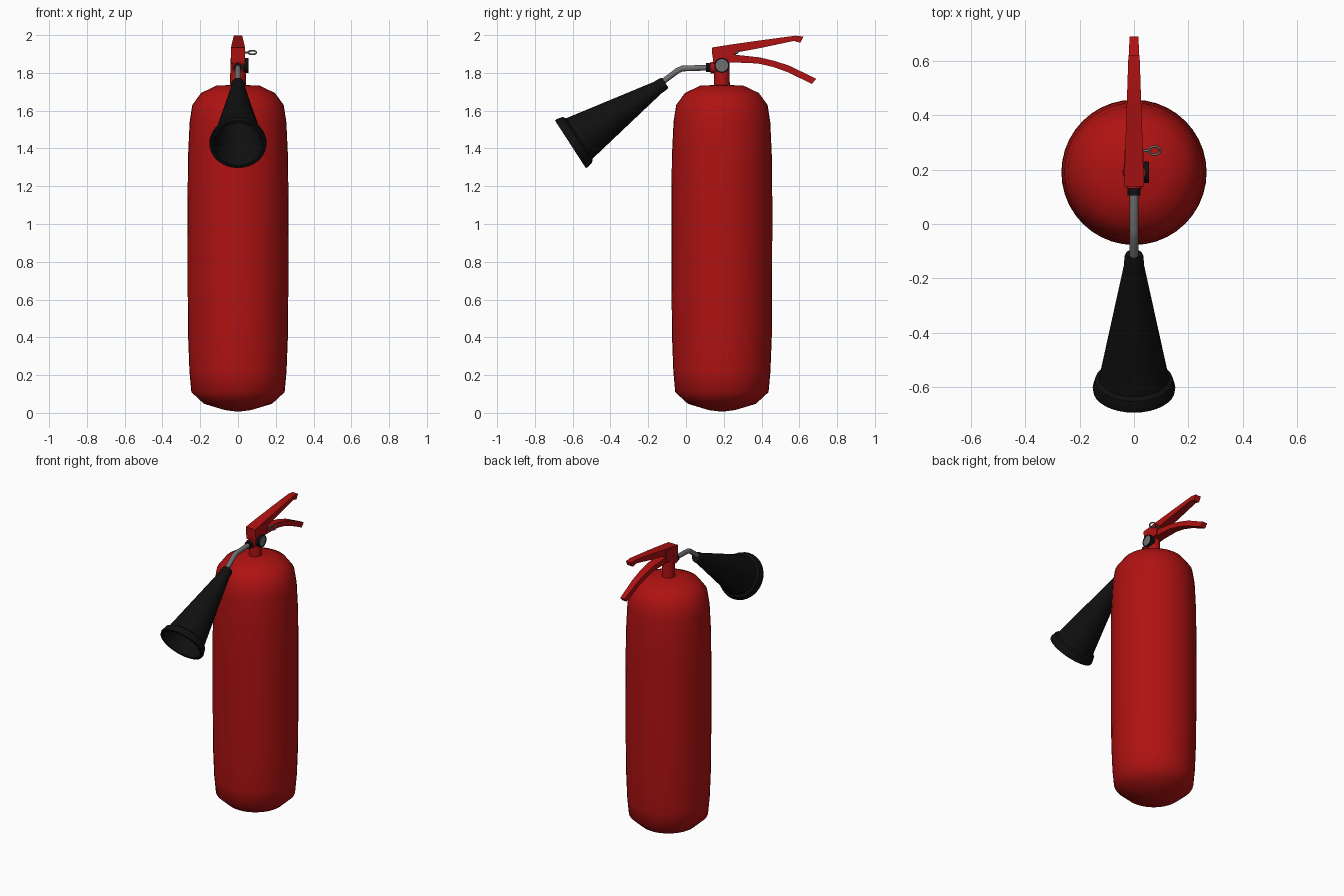
import bpy, bmesh, math
from mathutils import Vector, Matrix

if "Cube" in bpy.data.objects:
    bpy.data.objects.remove(bpy.data.objects["Cube"])


def material(name, rgb):
    m = bpy.data.materials.new(name)
    m.diffuse_color = (*rgb, 1)
    m.use_nodes = True
    m.node_tree.nodes["Principled BSDF"].inputs["Base Color"].default_value = m.diffuse_color
    return m


RED = material("red paint", (0.43, 0.006, 0.006))
BLACK = material("black rubber", (0.005, 0.005, 0.005))
GREY = material("grey metal", (0.16, 0.16, 0.16))


def finish(bm, name, mat, angle=40):
    bmesh.ops.recalc_face_normals(bm, faces=bm.faces)
    me = bpy.data.meshes.new(name)
    bm.to_mesh(me)
    bm.free()
    me.materials.append(mat)
    ob = bpy.data.objects.new(name, me)
    bpy.context.collection.objects.link(ob)
    bpy.ops.object.select_all(action='DESELECT')
    ob.select_set(True)
    bpy.context.view_layer.objects.active = ob
    bpy.ops.object.shade_smooth_by_angle(angle=math.radians(angle))
    return ob


def lathe(name, profile, origin, axis, mat, n=32, angle=40):
    """Revolve (radius, distance) pairs around an axis; radius 0 closes an end."""
    bm = bmesh.new()
    rot = Vector((0, 0, 1)).rotation_difference(Vector(axis)).to_matrix().to_4x4()
    mtx = Matrix.Translation(origin) @ rot
    rings = []
    for r, h in profile:
        count = n if r > 0 else 1
        rings.append([bm.verts.new(mtx @ Vector((r * math.cos(2 * math.pi * i / n),
                                                 r * math.sin(2 * math.pi * i / n), h)))
                      for i in range(count)])
    for a, b in zip(rings, rings[1:]):
        for i in range(n):
            j = (i + 1) % n
            if len(a) == 1:
                bm.faces.new((a[0], b[i], b[j]))
            elif len(b) == 1:
                bm.faces.new((a[i], a[j], b[0]))
            else:
                bm.faces.new((a[i], a[j], b[j], b[i]))
    return finish(bm, name, mat, angle)


def lever(name, top, bottom, width):
    """Bar between matching top and bottom (y, z) lines, tapering along y."""
    bm = bmesh.new()
    secs = []
    for t, b in zip(top, bottom):
        secs.append([bm.verts.new((s * width(y), y, z))
                     for s, (y, z) in ((-1, t), (1, t), (1, b), (-1, b))])
    for a, b in zip(secs, secs[1:]):
        for i in range(4):
            j = (i + 1) % 4
            bm.faces.new((a[i], a[j], b[j], b[i]))
    bm.faces.new(secs[0])
    bm.faces.new(secs[-1])
    return finish(bm, name, RED, 25)


def tube(name, pts, radius, mat, cyclic=False):
    cu = bpy.data.curves.new(name, 'CURVE')
    cu.dimensions = '3D'
    cu.bevel_depth = radius
    cu.bevel_resolution = 3
    cu.use_fill_caps = True
    sp = cu.splines.new('POLY')
    sp.points.add(len(pts) - 1)
    for p, c in zip(sp.points, pts):
        p.co = (*c, 1)
    sp.use_cyclic_u = cyclic
    cu.materials.append(mat)
    ob = bpy.data.objects.new(name, cu)
    bpy.context.collection.objects.link(ob)
    return ob


CY = 0.19
# tank
lathe("tank", [(0, 0.006), (0.07, 0.015), (0.18, 0.048), (0.247, 0.11), (0.257, 0.22),
               (0.264, 0.4), (0.266, 0.6), (0.267, 1.1), (0.265, 1.35), (0.256, 1.54),
               (0.242, 1.63), (0.195, 1.694), (0.115, 1.732), (0, 1.738)],
      (0, CY, 0), (0, 0, 1), RED, 40, 60)
# valve neck
lathe("valve_neck", [(0, 1.72), (0.042, 1.72), (0.04, 1.88), (0, 1.88)],
      (0, CY, 0), (0, 0, 1), RED, 24)

# valve head and the two levers
lever("valve_head", [(0.137, 1.932), (0.2, 1.94), (0.27, 1.935)],
      [(0.145, 1.85), (0.2, 1.855), (0.26, 1.86)], lambda y: 0.037)
taper = lambda y: 0.037 - 0.034 * (y - 0.137)
lever("carry_handle", [(0.137, 1.934), (0.23, 1.949), (0.4, 1.973), (0.58, 1.997), (0.622, 1.992)],
      [(0.14, 1.88), (0.25, 1.905), (0.4, 1.933), (0.57, 1.969), (0.605, 1.96)], taper)
lever("squeeze_lever", [(0.2, 1.895), (0.26, 1.896), (0.39, 1.882), (0.47, 1.863), (0.55, 1.837), (0.69, 1.768)],
      [(0.2, 1.855), (0.26, 1.855), (0.38, 1.85), (0.46, 1.832), (0.54, 1.803), (0.666, 1.742)],
      lambda y: 0.034 - 0.036 * (y - 0.2))

# pressure gauge on the right side
lathe("gauge_rim", [(0, 0.02), (0.04, 0.02), (0.04, 0.056), (0.033, 0.056), (0.033, 0.05), (0, 0.05)],
      (0, CY, 1.84), (1, 0, 0), BLACK, 24)
lathe("gauge_face", [(0, 0.048), (0.033, 0.048), (0.033, 0.054), (0, 0.054)],
      (0, CY, 1.84), (1, 0, 0), GREY, 24)

# safety pin with pull ring
tube("safety_pin", [(-0.02, 0.27, 1.905), (0.055, 0.27, 1.908)], 0.005, GREY)
tube("pull_ring", [(0.076 + 0.021 * math.cos(a), 0.27 + 0.015 * math.sin(a), 1.908 + 0.01 * math.sin(a))
                   for a in (2 * math.pi * i / 20 for i in range(20))], 0.0045, GREY, True)

# discharge pipe with end collar
lathe("pipe_collar", [(0, 0), (0.024, 0), (0.024, 0.045), (0, 0.045)],
      (0, 0.15, 1.828), (0, -1, 0), BLACK, 20)
lathe("pipe_joint", [(0, 0), (0.03, 0), (0.03, 0.03), (0, 0.03)],
      (0, 0.16, 1.828), (0, -1, 0), RED, 20)
tube("discharge_pipe", [(0, 0.12, 1.828), (0, -0.02, 1.823), (0, -0.045, 1.812),
                        (0, -0.16, 1.725)], 0.016, GREY)

# hollow discharge horn
start, end = Vector((0, -0.11, 1.748)), Vector((0, -0.612, 1.422))
L = (end - start).length
lathe("discharge_horn", [(0, 0), (0.03, 0), (0.035, 0.012), (0.037, 0.05), (0.128, L - 0.055),
                         (0.143, L - 0.045), (0.152, L - 0.012), (0.15, L), (0.132, L),
                         (0.118, L - 0.05), (0.025, 0.06), (0, 0.06)],
      start, end - start, BLACK, 32)
